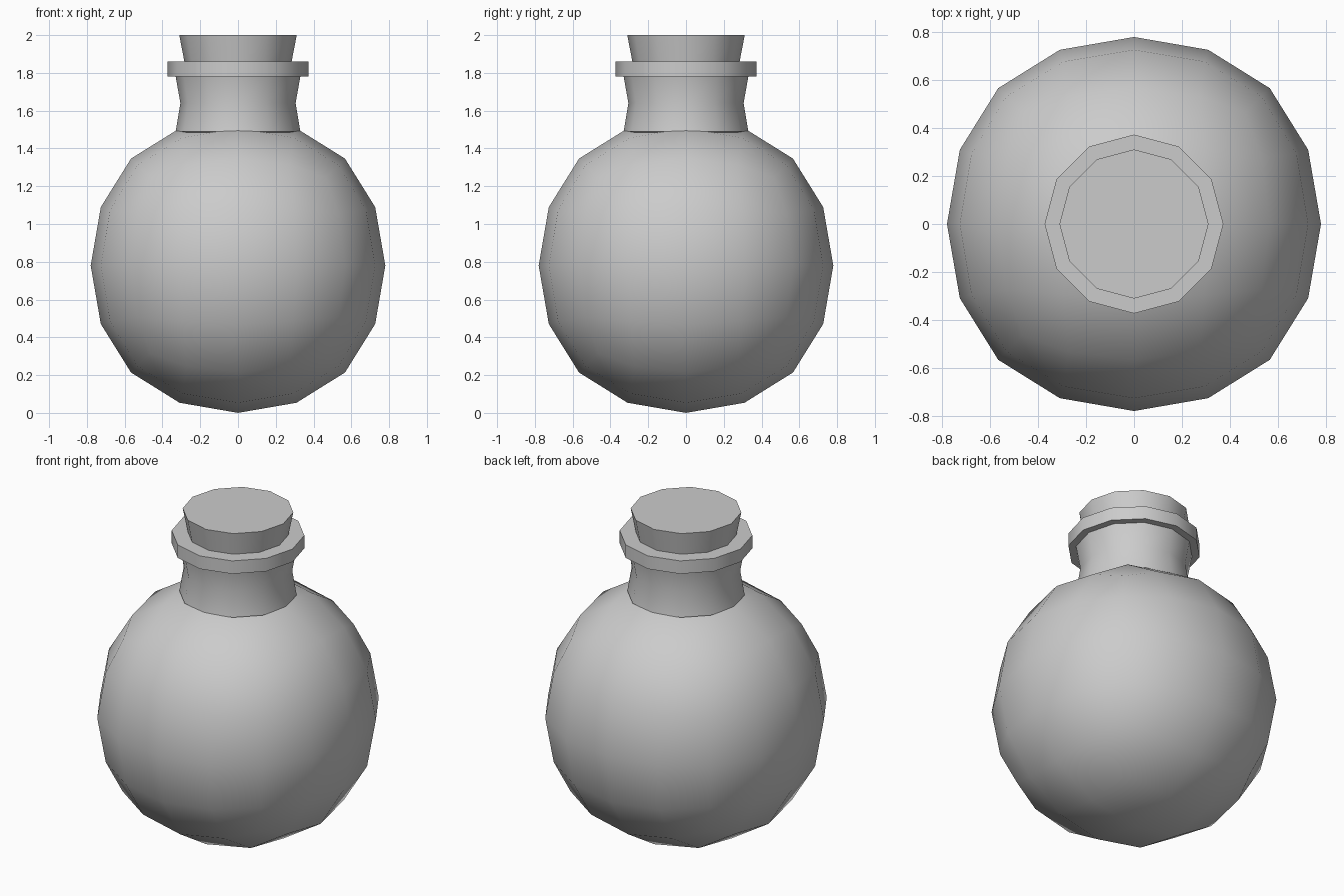
import bpy
from math import sin, cos, pi, radians

if "Cube" in bpy.data.objects:
    bpy.data.objects.remove(bpy.data.objects["Cube"])

SIDES = 12


def turned(name, profile, cap_bottom=False, cap_top=False):
    """Revolve (radius, height) points into a 12-sided part."""
    verts = [(r * cos(2 * pi * i / SIDES), r * sin(2 * pi * i / SIDES), z)
             for r, z in profile for i in range(SIDES)]
    faces = []
    for k in range(len(profile) - 1):
        a, b = k * SIDES, (k + 1) * SIDES
        for i in range(SIDES):
            j = (i + 1) % SIDES
            faces.append((a + i, a + j, b + j, b + i))
    if cap_bottom:
        faces.append(tuple(reversed(range(SIDES))))
    if cap_top:
        faces.append(tuple(range(len(verts) - SIDES, len(verts))))
    mesh = bpy.data.meshes.new(name)
    mesh.from_pydata(verts, [], faces)
    mesh.shade_smooth()
    mesh.set_sharp_from_angle(angle=radians(40))
    obj = bpy.data.objects.new(name, mesh)
    bpy.context.collection.objects.link(obj)
    return obj


# Round flask body: a cube smoothed into a coarse ball
bpy.ops.mesh.primitive_cube_add(size=2 * 0.929, location=(0, 0, 0.78))
body = bpy.context.object
body.name = "flask_body"
body.data.shade_smooth()
subsurf = body.modifiers.new("round", 'SUBSURF')
subsurf.levels = subsurf.render_levels = 2

# Waisted neck, tucked slightly into the body
turned("flask_neck", [(0.22, 1.45), (0.33, 1.49), (0.305, 1.64), (0.33, 1.78)])

# Flat collar around the mouth
turned("flask_lip", [(0.31, 1.78), (0.373, 1.78), (0.373, 1.86), (0.27, 1.86)])

# Tapered stopper
turned("cork", [(0.28, 1.84), (0.311, 2.0)], cap_bottom=True, cap_top=True)
